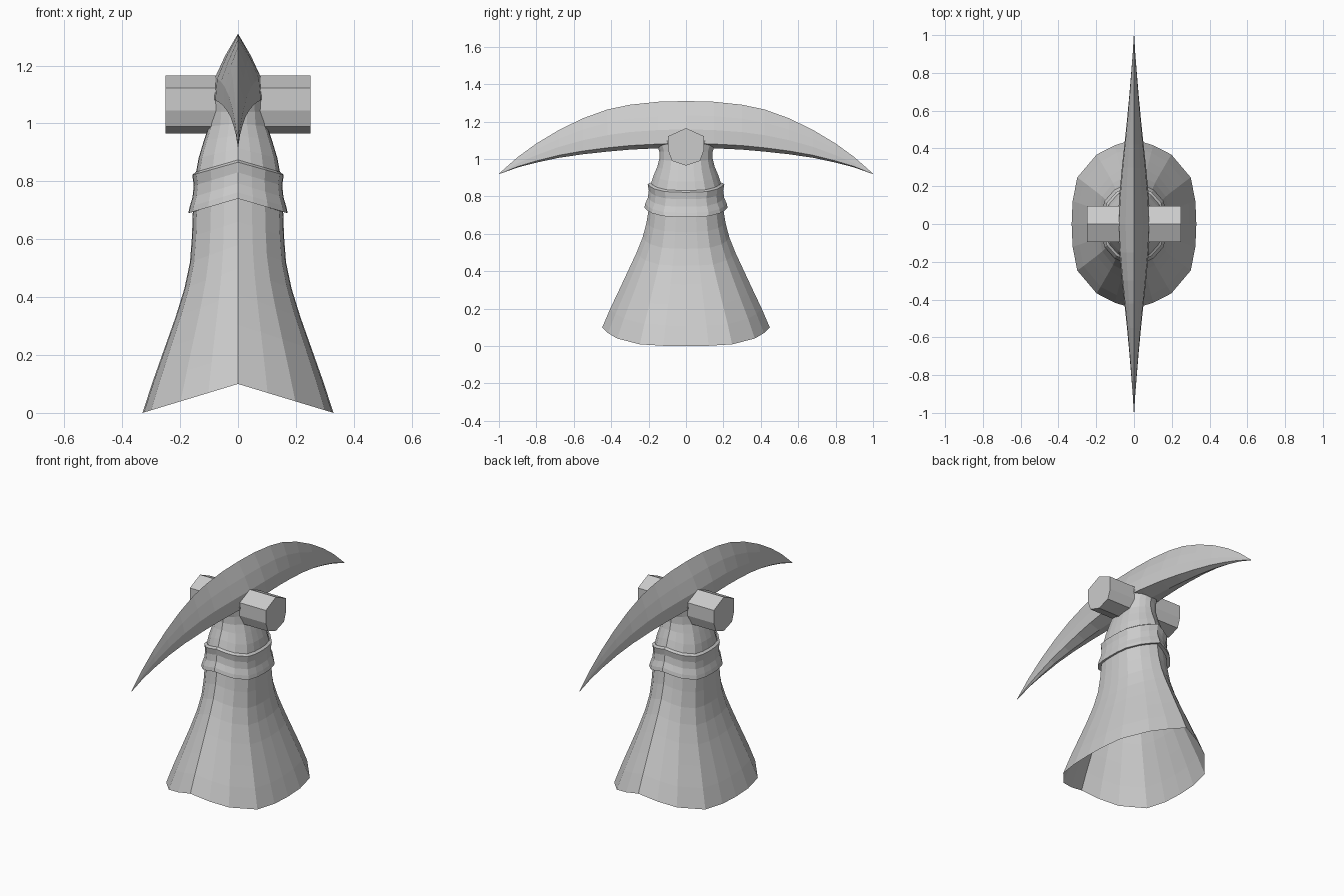
import bpy, bmesh


def make_object(name, bm):
    bmesh.ops.remove_doubles(bm, verts=bm.verts, dist=0.0005)
    bmesh.ops.recalc_face_normals(bm, faces=bm.faces)
    mesh = bpy.data.meshes.new(name)
    bm.to_mesh(mesh)
    bm.free()
    ob = bpy.data.objects.new(name, mesh)
    bpy.context.collection.objects.link(ob)
    return ob


def loft(name, rings, caps=False):
    """Skin a list of closed rings of equal length."""
    bm = bmesh.new()
    loops = [[bm.verts.new(p) for p in ring] for ring in rings]
    n = len(loops[0])
    for a, b in zip(loops, loops[1:]):
        for i in range(n):
            j = (i + 1) % n
            bm.faces.new((a[i], a[j], b[j], b[i]))
    if caps:
        bm.faces.new(loops[0])
        bm.faces.new(loops[-1])
    return make_object(name, bm)


# Oval section with a soft ridge front and back, mirrored from one quarter
quarter = [(0, 1), (0.31, 0.93), (0.6, 0.82), (0.91, 0.55), (0.985, 0.27), (1, 0)]
half = quarter + [(u, -v) for u, v in quarter[-2::-1]]
section = half + [(-u, v) for u, v in half[-2:0:-1]]


def oval(rx, ry, z, rise):
    # rise lifts the ring toward the front and back, giving a chevron edge
    return [(u * rx, v * ry, z + rise * (1 - abs(u))) for u, v in section]


# Flared hollow socket, open at the bottom
skirt = [(0.33, 0.448, 0, 0.1), (0.294, 0.405, 0.11, 0.09), (0.255, 0.355, 0.22, 0.085),
         (0.216, 0.306, 0.33, 0.08), (0.185, 0.264, 0.43, 0.07), (0.166, 0.232, 0.52, 0.06),
         (0.159, 0.211, 0.61, 0.05), (0.156, 0.197, 0.70, 0.05)]
loft("socket_skirt", [oval(*r) for r in skirt])

# Collar band
collar = [(0.150, 0.19, 0.695, 0.05), (0.172, 0.222, 0.69, 0.05), (0.167, 0.218, 0.712, 0.05),
          (0.157, 0.204, 0.745, 0.048), (0.153, 0.199, 0.785, 0.046), (0.158, 0.205, 0.822, 0.044),
          (0.146, 0.190, 0.832, 0.042)]
loft("collar", [oval(*r) for r in collar])

# Neck rising into the blade
neck = [(0.148, 0.192, 0.815, 0.042), (0.136, 0.172, 0.88, 0.035), (0.118, 0.153, 0.94, 0.02),
        (0.101, 0.143, 0.99, 0.01), (0.097, 0.143, 1.04, 0), (0.093, 0.155, 1.075, 0),
        (0.088, 0.185, 1.10, 0)]
loft("neck", [oval(*r) for r in neck])

# Crescent blade: y, half width, top z, lower side edge z
stations = [(0, 0.086, 1.31, 1.085), (0.15, 0.078, 1.306, 1.08), (0.3, 0.064, 1.29, 1.072),
            (0.42, 0.051, 1.265, 1.06), (0.55, 0.037, 1.218, 1.043), (0.68, 0.025, 1.155, 1.02),
            (0.8, 0.015, 1.083, 0.99), (0.9, 0.007, 1.01, 0.96), (1.0, 0.001, 0.922, 0.919)]
stations = [(-y, w, t, b) for y, w, t, b in stations[:0:-1]] + stations


def blade_ring(y, w, top, low):
    h = top - low
    side = [(0.52 * w, low + 0.66 * h), (0.92 * w, low + 0.33 * h), (w, low)]
    return ([(0, y, top)] + [(x, y, z) for x, z in side] + [(0, y, low - 0.1 * h)]
            + [(-x, y, z) for x, z in side[::-1]])


loft("crescent_blade", [blade_ring(*s) for s in stations], caps=True)

# Cross peg through the head
peg = [(0, 1.165), (0.095, 1.122), (0.095, 1.045), (0.075, 0.99), (0, 0.965)]
peg += [(-y, z) for y, z in peg[-2:0:-1]]
loft("cross_peg", [[(x, y, z) for y, z in peg] for x in (-0.25, 0.25)], caps=True)
